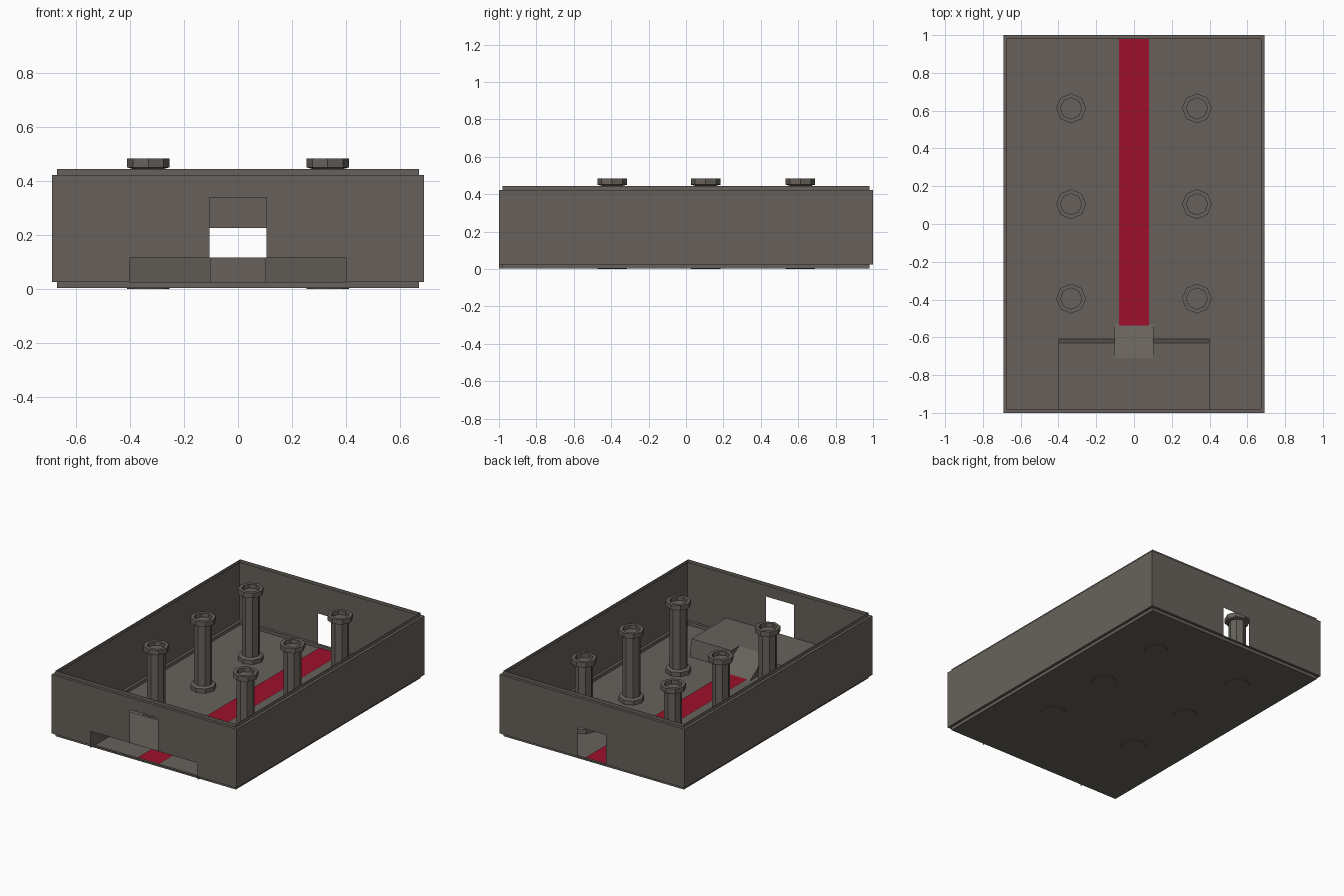
import bpy, bmesh, math

if "Cube" in bpy.data.objects:
    bpy.data.objects.remove(bpy.data.objects["Cube"])

def material(name, rgb):
    m = bpy.data.materials.new(name)
    m.diffuse_color = (*rgb, 1)
    m.use_nodes = True
    m.node_tree.nodes["Principled BSDF"].inputs["Base Color"].default_value = m.diffuse_color
    return m

STONE = material("warm grey stone", (0.135, 0.121, 0.104))
RED = material("carpet red", (0.34, 0.005, 0.025))

def build(name, faces, mat=STONE):
    """Object from a list of polygons, shared corners merged."""
    bm = bmesh.new()
    for f in faces:
        bm.faces.new([bm.verts.new(p) for p in f])
    bmesh.ops.remove_doubles(bm, verts=bm.verts, dist=1e-5)
    bmesh.ops.recalc_face_normals(bm, faces=bm.faces)
    me = bpy.data.meshes.new(name)
    bm.to_mesh(me)
    bm.free()
    me.materials.append(mat)
    ob = bpy.data.objects.new(name, me)
    bpy.context.collection.objects.link(ob)
    return ob

X, Y, XI, YI = 0.69, 1.0, 0.672, 0.982
ZF, Z1, Z2, Z3 = 0.004, 0.025, 0.422, 0.445
DT = 0.117   # dais height

def rect(x, y, z):
    return [(-x, -y, z), (x, -y, z), (x, y, z), (-x, y, z)]

def band(a, b):
    return [[a[i], a[(i + 1) % 4], b[(i + 1) % 4], b[i]] for i in range(4)]

# Thin open-topped shell: inset foot, side walls, inset rim
build("floor", [rect(XI, YI, ZF)])
build("lower_trim", band(rect(XI, YI, ZF), rect(XI, YI, Z1)) +
      band(rect(XI, YI, Z1), rect(X, Y, Z1)))
build("upper_trim", band(rect(X, Y, Z2), rect(XI, YI, Z2)) +
      band(rect(XI, YI, Z2), rect(XI, YI, Z3)))

def end_wall(name, y, half):
    """End wall whose opening is given as its left half outline."""
    opening = half + [(-x, z) for x, z in reversed(half)]
    outline = [(-X, Z1)] + opening + [(X, Z1), (X, Z2), (-X, Z2)]
    build(name, [[(x, y, z) for x, z in outline]])

end_wall("front_wall", -Y, [(-0.4, Z1), (-0.4, DT), (-0.105, DT), (-0.105, 0.34)])
end_wall("back_wall", Y, [(-0.105, Z1), (-0.105, 0.226)])
for name, s in (("left_wall", -1), ("right_wall", 1)):
    build(name, [[(s * X, -Y, Z1), (s * X, Y, Z1), (s * X, Y, Z2), (s * X, -Y, Z2)]])

# Hollow dais, notched for the ramp
R, RB, RT = 0.103, -0.53, -0.71
dais = [[(-0.4, -Y, DT), (0.4, -Y, DT), (0.4, -0.63, DT), (R, -0.63, DT),
         (R, RT, DT), (-R, RT, DT), (-R, -0.63, DT), (-0.4, -0.63, DT)]]
for s in (-1, 1):
    dais.append([(s * 0.4, -Y, ZF), (s * 0.4, -0.61, ZF), (s * 0.4, -0.63, DT), (s * 0.4, -Y, DT)])
    dais.append([(s * 0.4, -0.61, ZF), (s * R, -0.61, ZF), (s * R, -0.63, DT), (s * 0.4, -0.63, DT)])
    dais.append([(s * R, -0.61, ZF), (s * R, RT, ZF), (s * R, RT, DT), (s * R, -0.63, DT)])
build("dais", dais)

# Ramp up to the dais
ramp = [[(-R, RB, ZF), (R, RB, ZF), (R, RT, DT), (-R, RT, DT)],
        [(-R, RT, ZF), (R, RT, ZF), (R, RT, DT), (-R, RT, DT)]]
for s in (-0.999, 0.999):
    ramp.append([(s * R, RB, ZF), (s * R, RT, ZF), (s * R, RT, DT)])
build("ramp", ramp)

# Carpet strip, running beneath ramp and dais
build("carpet", [[(-0.08, -0.98, 0.008), (0.08, -0.98, 0.008),
                  (0.08, 0.98, 0.008), (-0.08, 0.98, 0.008)]], RED)

# Octagonal columns: (radius, z) profile from base to recessed top
PROFILE = [(0.079, 0), (0.079, 0.033), (0.056, 0.04), (0.056, 0.445),
           (0.079, 0.451), (0.079, 0.484), (0.056, 0.484), (0.056, 0.458)]

def column(name, cx, cy):
    def ring(r, z):
        return [(cx + r * math.cos(i * math.pi / 4), cy + r * math.sin(i * math.pi / 4), z)
                for i in range(8)]
    rings = [ring(r, z) for r, z in PROFILE]
    faces = [rings[0], rings[-1]]
    for a, b in zip(rings, rings[1:]):
        faces += [[a[i], a[(i + 1) % 8], b[(i + 1) % 8], b[i]] for i in range(8)]
    build(name, faces)

for side, cx in (("left", -0.333), ("right", 0.333)):
    for place, cy in (("front", -0.395), ("middle", 0.105), ("back", 0.612)):
        column(f"{side}_{place}_column", cx, cy)
